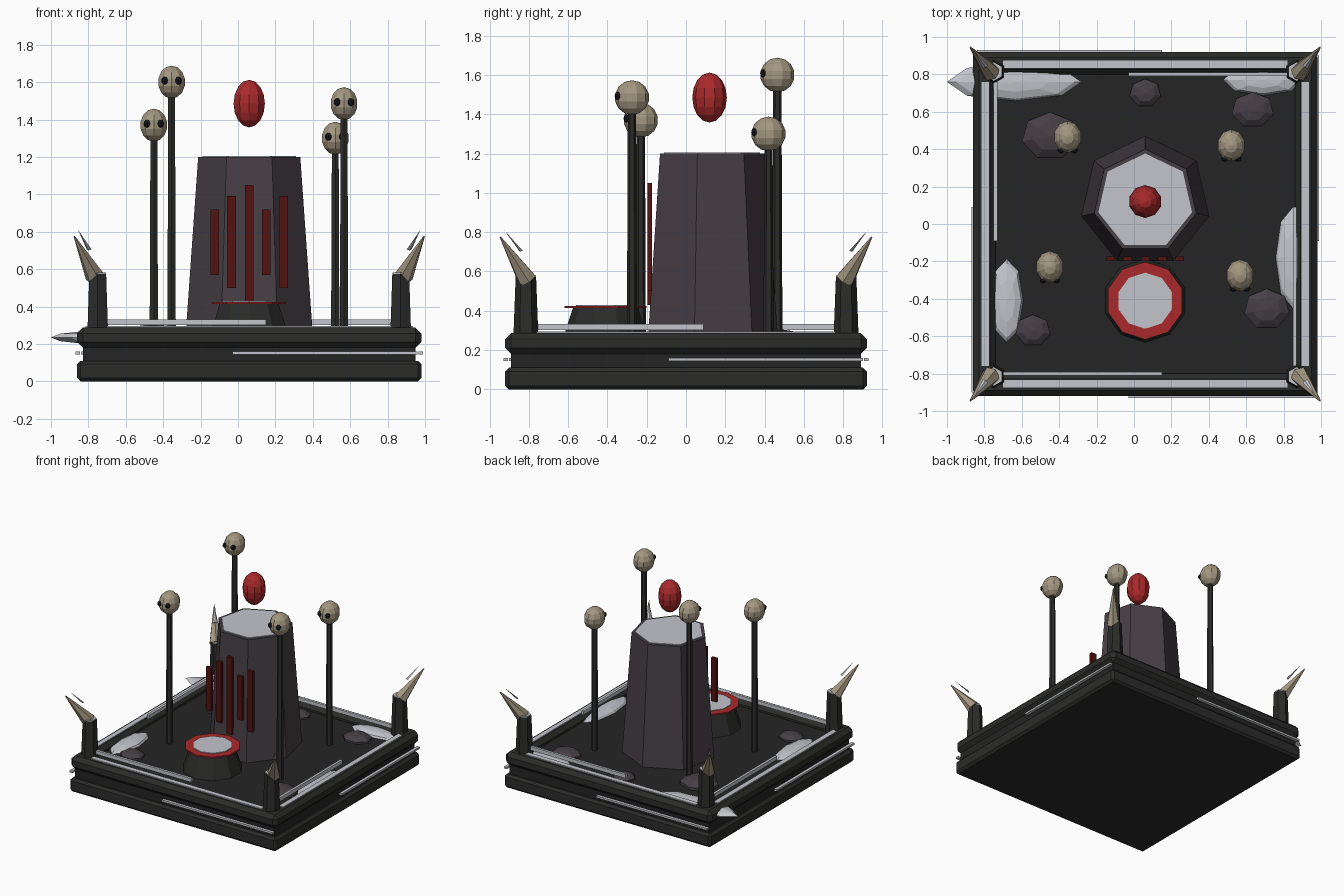
import bpy, bmesh, math
from mathutils import Vector, Matrix

if "Cube" in bpy.data.objects:
    bpy.data.objects.remove(bpy.data.objects["Cube"], do_unlink=True)


def material(name, r, g, b):
    m = bpy.data.materials.new(name)
    m.use_nodes = True
    m.diffuse_color = (r, g, b, 1)
    bsdf = m.node_tree.nodes["Principled BSDF"]
    bsdf.inputs["Base Color"].default_value = (r, g, b, 1)
    bsdf.inputs["Roughness"].default_value = 0.9
    return m


DECK = material("deck black", 0.018, 0.018, 0.018)
WOOD = material("charred wood", 0.024, 0.025, 0.023)
STONE = material("purple stone", 0.062, 0.05, 0.06)
SNOW = material("snow grey", 0.55, 0.56, 0.60)
BONE = material("bone", 0.37, 0.31, 0.22)
RED = material("blood red", 0.40, 0.022, 0.024)
DARK_RED = material("dark red", 0.085, 0.006, 0.006)
BLACK = material("socket black", 0.008, 0.008, 0.01)

CX = 0.06      # centre of the platform
FLOOR = 0.24   # top of the deck


def finish(name, bm, mat):
    mesh = bpy.data.meshes.new(name)
    bmesh.ops.recalc_face_normals(bm, faces=bm.faces)
    bm.to_mesh(mesh)
    bm.free()
    mesh.materials.append(mat)
    obj = bpy.data.objects.new(name, mesh)
    bpy.context.collection.objects.link(obj)
    return obj


def box(name, lo, hi, mat, bevel=0):
    lo, hi = Vector(lo), Vector(hi)
    bm = bmesh.new()
    bmesh.ops.create_cube(bm, size=1, matrix=Matrix.Translation((lo + hi) / 2)
                          @ Matrix.Diagonal((*(hi - lo), 1)))
    obj = finish(name, bm, mat)
    if bevel:
        mod = obj.modifiers.new("bevel", "BEVEL")
        mod.width = bevel
        mod.segments = 1
    return obj


def cone(name, start, end, r1, r2, sides, mat, turn=0.0, flat=1.0):
    """Tapered prism from start to end, with its first corner turned about the axis."""
    start, end = Vector(start), Vector(end)
    axis = end - start
    bm = bmesh.new()
    rot = axis.to_track_quat("Z", "Y").to_matrix().to_4x4() if abs(axis.x) > 1e-6 else Matrix()
    bmesh.ops.create_cone(bm, cap_ends=True, segments=sides, radius1=r1, radius2=r2,
                          depth=axis.length,
                          matrix=Matrix.Translation((start + end) / 2) @ rot
                          @ Matrix.Diagonal((1, flat, 1, 1)) @ Matrix.Rotation(turn, 4, "Z"))
    return finish(name, bm, mat)


def ball(name, centre, radii, mat, segments=8, rings=6):
    bm = bmesh.new()
    bmesh.ops.create_uvsphere(bm, u_segments=segments, v_segments=rings, radius=1,
                              matrix=Matrix.Translation(centre) @ Matrix.Diagonal((*radii, 1)))
    return finish(name, bm, mat)


def corner_up(sides):
    """Turn that puts a corner of a prism on the +y side."""
    bm = bmesh.new()
    bmesh.ops.create_circle(bm, segments=sides, radius=1)
    bm.verts.ensure_lookup_table()
    first = bm.verts[0].co
    angle = math.pi / 2 - math.atan2(first.y, first.x)
    bm.free()
    return angle


# Platform
box("base_slab", (CX - 0.92, -0.92, 0), (CX + 0.92, 0.92, 0.11), WOOD, 0.018)
box("platform_body", (CX - 0.89, -0.89, 0.1), (CX + 0.89, 0.89, FLOOR), DECK)

# Rim beams with snow lines, one set for each of the four sides
for i, side in enumerate(("front", "left", "back", "right")):
    turn = Matrix.Translation((CX, 0, 0)) @ Matrix.Rotation(i * math.pi / 2, 4, "Z")
    parts = [
        box(side + "_rim_beam", (-0.92, -0.92, 0.18), (0.92, -0.80, 0.287), WOOD, 0.03),
        box(side + "_beam_snow", (-0.76, -0.875, 0.285), (0.76, -0.835, 0.295), SNOW),
        box(side + "_inner_ice_line", (-0.76, -0.81, 0.302), (0.09, -0.79, 0.332), SNOW),
        box(side + "_outer_ice_line", (-0.09, -0.93, 0.145), (0.90, -0.905, 0.16), SNOW),
    ]
    for part in parts:
        part.matrix_world = turn

# Corner posts with outward spikes
for sx, lr in ((-1, "right"), (1, "left")):
    for sy, fb in ((-1, "front"), (1, "back")):
        def at(dx, dy, z):
            return (CX + sx * dx, sy * dy, z)
        tag = f"{fb}_{lr}_"
        cone(tag + "post", at(0.81, 0.815, 0.2), at(0.81, 0.815, 0.575), 0.066, 0.052, 6, WOOD,
             corner_up(6))
        cone(tag + "post_snow", at(0.81, 0.815, 0.574), at(0.81, 0.815, 0.582), 0.05, 0.05, 6,
             SNOW, corner_up(6))
        cone(tag + "spike", at(0.825, 0.81, 0.56), at(0.935, 0.945, 0.775), 0.052, 0.004, 6, BONE)
        cone(tag + "ice_shard", at(0.855, 0.84, 0.705), at(0.915, 0.925, 0.81), 0.016, 0, 4,
             SNOW, 0, 0.4)

# Central monolith
seven = corner_up(7)
cone("monolith", (CX, 0.12, FLOOR - 0.01), (CX, 0.12, 1.2), 0.35, 0.28, 7, STONE, seven)
cone("monolith_snow", (CX, 0.12, 1.199), (CX, 0.12, 1.206), 0.257, 0.257, 7, SNOW, seven)
ball("floating_gem", (CX, 0.12, 1.485), (0.088, 0.088, 0.127), RED, 10, 8)

# Painted bars on the monolith front
for x, low, high in ((-0.125, 0.57, 0.92), (-0.035, 0.5, 0.99), (CX, 0.43, 1.05),
                     (0.15, 0.57, 0.92), (0.245, 0.5, 0.99)):
    box("blood_bar", (x - 0.023, -0.197, low), (x + 0.023, -0.173, high), DARK_RED)

# Altar
ten = corner_up(10)
cone("altar", (CX, -0.41, FLOOR - 0.01), (CX, -0.41, 0.416), 0.226, 0.165, 10, WOOD, ten)
cone("altar_plate", (CX, -0.41, 0.414), (CX, -0.41, 0.425), 0.208, 0.208, 10, RED, ten)
cone("altar_snow", (CX, -0.41, 0.424), (CX, -0.41, 0.43), 0.15, 0.15, 10, SNOW, ten)

# Skulls on poles
for x, y, z in ((-0.355, 0.465, 1.6), (0.52, 0.42, 1.3), (-0.45, -0.23, 1.37), (0.567, -0.275, 1.485)):
    cone("skull_pole", (x, y, FLOOR - 0.01), (x, y, z - 0.05), 0.026, 0.021, 6, WOOD)
    ball("skull", (x, y, z), (0.076, 0.088, 0.088), BONE, 10, 7)
    for s in (-1, 1):
        ball("eye_socket", (x + s * 0.036, y - 0.071, z + 0.008), (0.019, 0.017, 0.021), BLACK)

# Snow drifts, the back right one poking out past the rim
for x, y, rx, ry in ((-0.635, 0.76, 0.365, 0.105), (0.69, 0.77, 0.22, 0.085),
                     (-0.68, -0.41, 0.09, 0.23), (0.85, -0.18, 0.095, 0.28)):
    ball("snow_drift", (x, y, 0.235), (rx, ry, 0.04), SNOW)

# Rocks on the deck
for x, y, rx, ry, rz in ((-0.45, 0.47, 0.16, 0.135, 0.068), (CX, 0.70, 0.09, 0.08, 0.045),
                         (0.635, 0.61, 0.12, 0.10, 0.05), (0.71, -0.455, 0.13, 0.115, 0.055),
                         (-0.54, -0.57, 0.10, 0.09, 0.045)):
    ball("deck_rock", (x, y, FLOOR), (rx, ry, rz), STONE, 7, 5)
